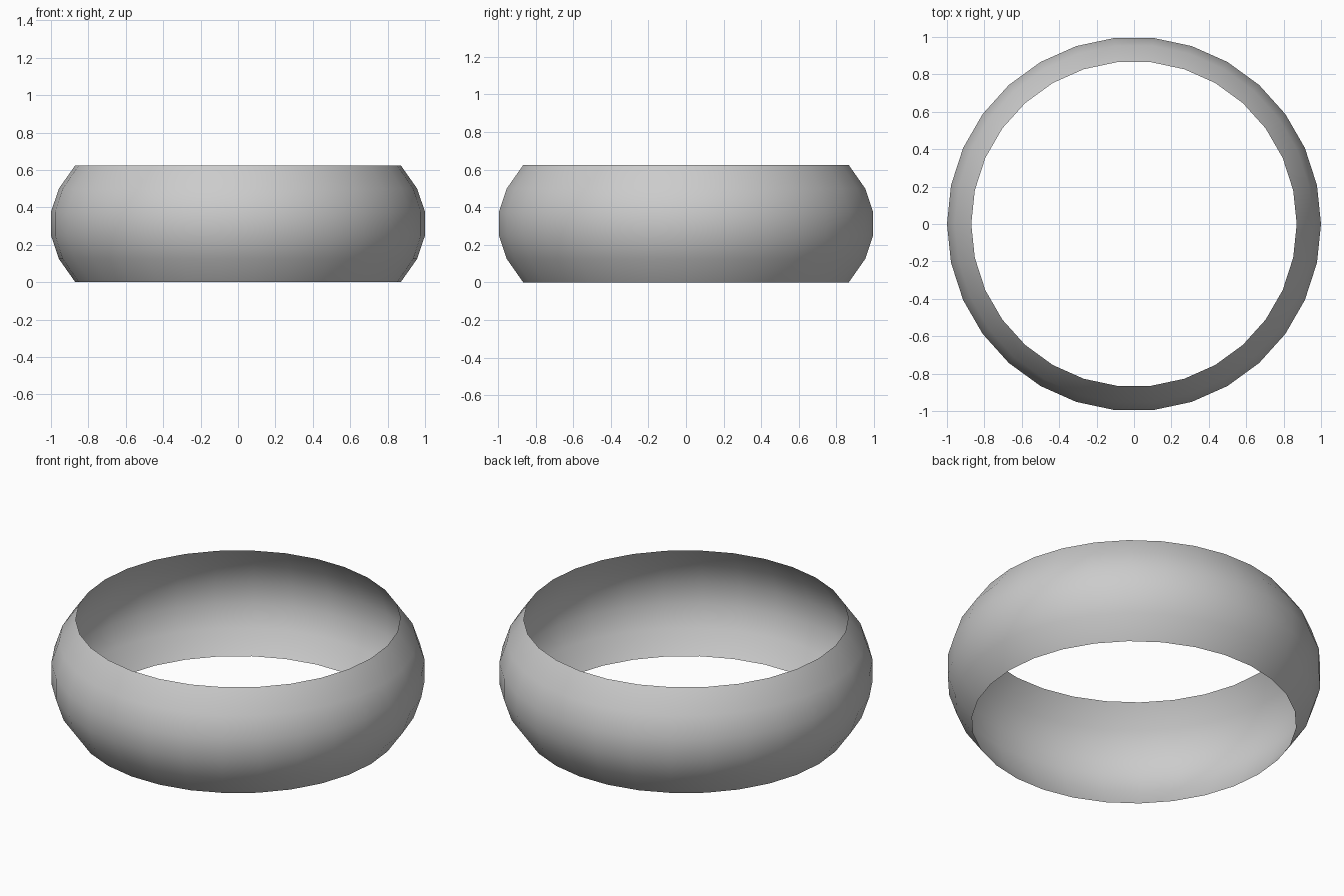
import bpy, bmesh
from math import cos, sin, pi

if "Cube" in bpy.data.objects:
    bpy.data.objects.remove(bpy.data.objects["Cube"])

SIDES = 30
# bulging wall profile: (radius, height), open at top and bottom
PROFILE = [(0.87, 0.0), (0.958, 0.125), (1.0, 0.25),
           (1.0, 0.375), (0.958, 0.5), (0.87, 0.625)]

# single-skin ring band, profile swept around z
bm = bmesh.new()
rings = [[bm.verts.new((r * cos(2 * pi * i / SIDES), r * sin(2 * pi * i / SIDES), z))
          for i in range(SIDES)] for r, z in PROFILE]
for low, high in zip(rings, rings[1:]):
    for i in range(SIDES):
        j = (i + 1) % SIDES
        face = bm.faces.new((low[i], low[j], high[j], high[i]))
        face.smooth = True

mesh = bpy.data.meshes.new("ring_band")
bm.to_mesh(mesh)
bm.free()
bpy.context.collection.objects.link(bpy.data.objects.new("ring_band", mesh))
